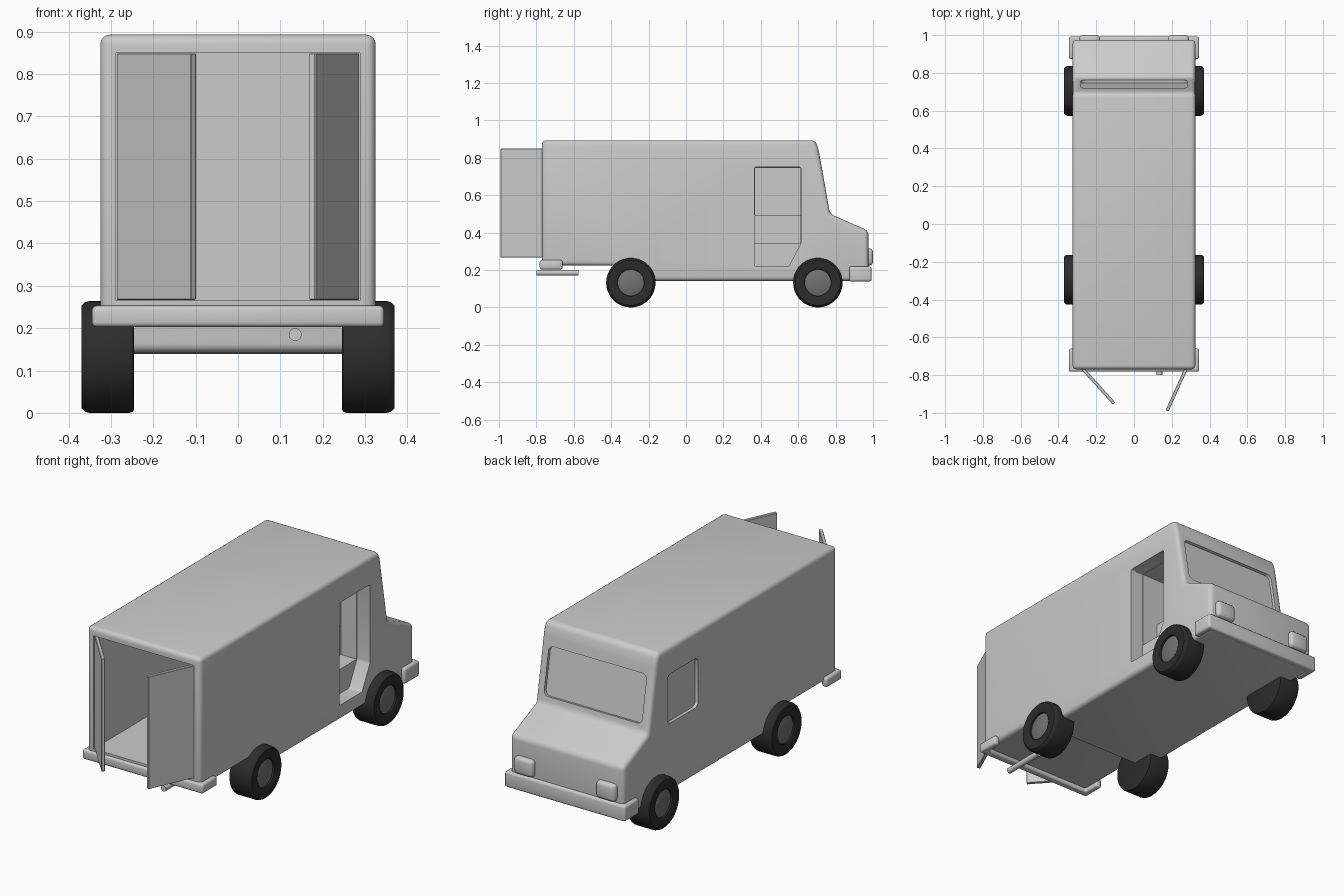
import bpy, bmesh, math
from mathutils import Matrix, Vector

if "Cube" in bpy.data.objects:
    bpy.data.objects.remove(bpy.data.objects["Cube"])

# local x -> world z, so profiles given as (x, y) are extruded upwards
UP = Matrix(((0, 1, 0, 0), (0, 0, 1, 0), (1, 0, 0, 0), (0, 0, 0, 1)))


def rect(y0, y1, z0, z1):
    return [(y0, z0), (y1, z0), (y1, z1), (y0, z1)]


def smooth(ob, angle=35):
    bpy.ops.object.select_all(action='DESELECT')
    ob.select_set(True)
    bpy.context.view_layer.objects.active = ob
    bpy.ops.object.shade_smooth_by_angle(angle=math.radians(angle))


def add(name, bm):
    bmesh.ops.recalc_face_normals(bm, faces=bm.faces)
    me = bpy.data.meshes.new(name)
    bm.to_mesh(me)
    bm.free()
    ob = bpy.data.objects.new(name, me)
    bpy.context.collection.objects.link(ob)
    return ob


def prism(name, pts, a, b, matrix=Matrix(), bevel=0, seg=3, along_only=False):
    """Extrude a (y, z) profile along x from a to b, with rounded edges."""
    bm = bmesh.new()
    f = bm.faces.new([bm.verts.new((a, p[0], p[1])) for p in pts])
    r = bmesh.ops.extrude_face_region(bm, geom=[f])
    for v in r['geom']:
        if isinstance(v, bmesh.types.BMVert):
            v.co.x = b
    bmesh.ops.recalc_face_normals(bm, faces=bm.faces)
    if bevel:
        edges = [e for e in bm.edges if e.calc_face_angle(0) > 0.1 and
                 (not along_only or abs(e.verts[0].co.x - e.verts[1].co.x) > 1e-5)]
        bmesh.ops.bevel(bm, geom=edges, offset=bevel, segments=seg, profile=0.5,
                        affect='EDGES', clamp_overlap=True)
    bmesh.ops.transform(bm, matrix=matrix, verts=bm.verts)
    ob = add(name, bm)
    smooth(ob)
    return ob


def lathe(name, prof, centre, side, steps=48):
    """Spin an (r, x) profile around the wheel axis."""
    bm = bmesh.new()
    vs = [bm.verts.new((x, 0, r)) for r, x in prof]
    es = [bm.edges.new(p) for p in zip(vs, vs[1:])]
    bmesh.ops.spin(bm, geom=vs + es, cent=(0, 0, 0), axis=(1, 0, 0),
                   angle=math.tau, steps=steps, use_duplicate=False)
    bmesh.ops.remove_doubles(bm, verts=bm.verts, dist=1e-5)
    for v in bm.verts:
        v.co = Vector((v.co.x * side, v.co.y + centre[0], v.co.z + centre[1]))
    ob = add(name, bm)
    smooth(ob)
    return ob


# van body
body = prism("body", [(-0.77, 0.225), (-0.30, 0.225), (-0.30, 0.142), (0.975, 0.142),
                      (0.975, 0.41), (0.77, 0.50), (0.708, 0.85), (0.69, 0.893),
                      (-0.77, 0.893)], -0.325, 0.325, bevel=0.022, seg=4)

# openings: cargo bay, cab entry with steps, side window, windscreen
tilt = (Matrix.Translation((0, 0.742, 0.66)) @ Matrix.Rotation(math.radians(10), 4, 'X')
        @ Matrix.Rotation(math.radians(90), 4, 'Z'))
cutters = [
    prism("cut_cargo", rect(-0.9, 0.345, 0.265, 0.85), -0.288, 0.288),
    prism("cut_entry", [(0.365, 0.22), (0.55, 0.22), (0.615, 0.345), (0.615, 0.75),
                        (0.365, 0.75)], 0.25, 0.4, bevel=0.008, along_only=True),
    prism("cut_cab", rect(0.367, 0.613, 0.345, 0.748), 0.16, 0.3),
    prism("cut_seat", rect(0.369, 0.611, 0.495, 0.746), 0.10, 0.28),
    prism("cut_side_window", rect(0.365, 0.615, 0.495, 0.75), -0.4, -0.308,
          bevel=0.025, along_only=True),
    prism("cut_windscreen", rect(-0.28, 0.28, -0.12, 0.125), -0.016, 0.1, tilt,
          bevel=0.025, along_only=True),
]
for c in cutters:
    c.hide_render = True
    m = body.modifiers.new(c.name, 'BOOLEAN')
    m.operation, m.solver, m.object = 'DIFFERENCE', 'EXACT', c
bpy.context.view_layer.update()
dg = bpy.context.evaluated_depsgraph_get()
mesh = bpy.data.meshes.new_from_object(body.evaluated_get(dg))
body.modifiers.clear()
body.data = mesh
for c in cutters:
    bpy.data.objects.remove(c)
smooth(body)

# wrap-round bumpers


def bumper(name, tip, inner, outer, z0, z1):
    w, t = 0.345, 0.312
    prism(name, [(-w, tip), (-w, outer), (w, outer), (w, tip),
                 (t, tip), (t, inner), (-t, inner), (-t, tip)],
          z0, z1, UP, bevel=0.011)


bumper("front_bumper", 0.873, 0.955, 0.992, 0.139, 0.22)
bumper("rear_bumper", -0.66, -0.745, -0.782, 0.203, 0.253)

# headlights
for s, n in ((-1, "left"), (1, "right")):
    prism(n + "_headlight", rect(s * 0.235 - 0.055, s * 0.235 + 0.055, 0.225, 0.315),
          0.95, 1.0, Matrix(((0, 1, 0, 0), (1, 0, 0, 0), (0, 0, 1, 0), (0, 0, 0, 1))),
          bevel=0.018)

# open rear doors


def door(name, hinge, tip, t):
    h, e = Vector(hinge), Vector(tip)
    d = (e - h).normalized()
    n = Vector((-d.y, d.x)) * t
    prism(name, [h, e, e + n, h + n], 0.267, 0.849, UP, bevel=0.002, seg=1)


door("left_rear_door", (-0.287, -0.762), (-0.111, -0.957), 0.017)
door("right_rear_door", (0.287, -0.762), (0.183, -0.992), -0.017)

# exhaust pipe
bpy.ops.mesh.primitive_cylinder_add(vertices=24, radius=0.015, depth=0.225,
                                    location=(0.135, -0.688, 0.185),
                                    rotation=(math.pi / 2, 0, 0))
bpy.context.object.name = "exhaust_pipe"
smooth(bpy.context.object)

# wheels
rubber = bpy.data.materials.new("rubber")
rubber.diffuse_color = (0.025, 0.025, 0.025, 1)
rubber.use_nodes = True
rubber.node_tree.nodes["Principled BSDF"].inputs["Base Color"].default_value = rubber.diffuse_color
hub_mat = bpy.data.materials.new("hub_grey")
hub_mat.diffuse_color = (0.17, 0.17, 0.17, 1)
hub_mat.use_nodes = True
hub_mat.node_tree.nodes["Principled BSDF"].inputs["Base Color"].default_value = hub_mat.diffuse_color
tyre_prof = [(0, 0.245), (0.122, 0.245), (0.129, 0.248), (0.132, 0.256), (0.132, 0.352),
             (0.129, 0.362), (0.121, 0.37), (0.078, 0.37), (0.071, 0.366), (0.07, 0.35)]
hub_prof = [(0.0705, 0.34), (0.0705, 0.356), (0.066, 0.359), (0, 0.359)]
for end, y in (("rear", -0.295), ("front", 0.705)):
    for s, n in ((-1, "left"), (1, "right")):
        lathe(f"{end}_{n}_tyre", tyre_prof, (y, 0.132), s).data.materials.append(rubber)
        lathe(f"{end}_{n}_hub", hub_prof, (y, 0.132), s).data.materials.append(hub_mat)
